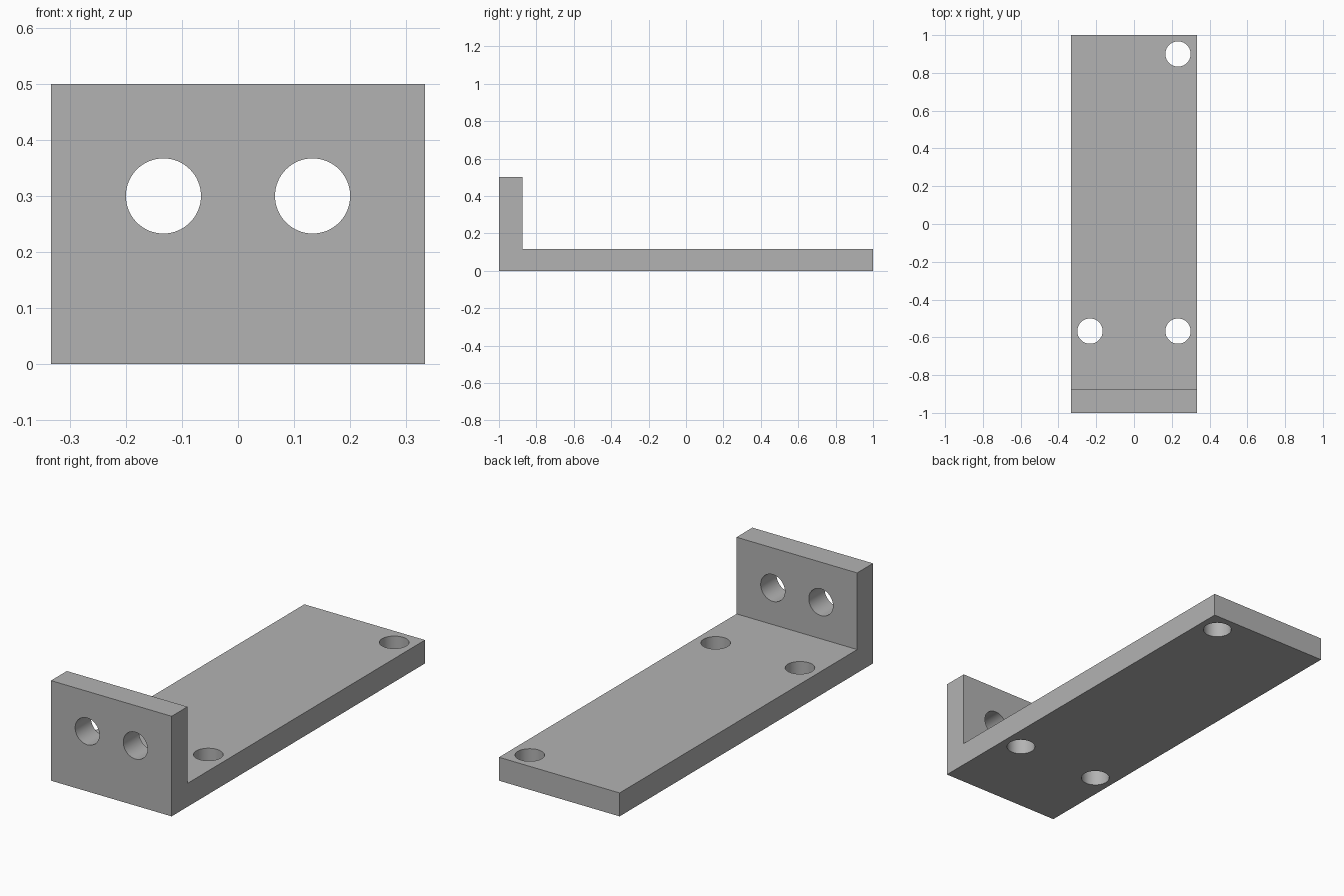
import bpy, bmesh, math
from mathutils import Matrix

cube = bpy.data.objects.get("Cube")
if cube:
    bpy.data.objects.remove(cube, do_unlink=True)

HALF_WIDTH, HEIGHT = 1 / 3, 0.5
WALL, PLATE, RADIUS = 0.125, 0.117, 0.067

grey = bpy.data.materials.new("plain grey")
grey.use_nodes = True
colour = (0.45, 0.45, 0.45, 1)
grey.diffuse_color = colour
grey.node_tree.nodes["Principled BSDF"].inputs["Base Color"].default_value = colour


def add_object(name, bm):
    bmesh.ops.recalc_face_normals(bm, faces=bm.faces)
    mesh = bpy.data.meshes.new(name)
    bm.to_mesh(mesh)
    bm.free()
    mesh.materials.append(grey)
    obj = bpy.data.objects.new(name, mesh)
    bpy.context.collection.objects.link(obj)
    return obj


# L-shaped bracket, extruded across its width
profile = [(-1, 0), (1, 0), (1, PLATE), (-1 + WALL, PLATE), (-1 + WALL, HEIGHT), (-1, HEIGHT)]
bm = bmesh.new()
side = bm.faces.new([bm.verts.new((-HALF_WIDTH, y, z)) for y, z in profile])
result = bmesh.ops.extrude_face_region(bm, geom=[side])
moved = [v for v in result["geom"] if isinstance(v, bmesh.types.BMVert)]
bmesh.ops.translate(bm, verts=moved, vec=(2 * HALF_WIDTH, 0, 0))
bracket = add_object("bracket", bm)


# Round holes, drilled straight through the plate or the wall
def drill(name, centre, through_wall=False):
    bm = bmesh.new()
    turn = Matrix.Rotation(math.pi / 2 if through_wall else 0, 4, "X")
    bmesh.ops.create_cone(bm, cap_ends=True, segments=64, radius1=RADIUS, radius2=RADIUS,
                          depth=0.3, matrix=Matrix.Translation(centre) @ turn)
    cutter = add_object(name, bm)
    cutter.hide_render = True
    cut = bracket.modifiers.new(name, "BOOLEAN")
    cut.operation = "DIFFERENCE"
    cut.solver = "EXACT"
    cut.object = cutter
    return cutter


cutters = [drill("wall_hole_" + label, (x, -1 + WALL / 2, 0.3), True)
           for label, x in (("right", -0.133), ("left", 0.133))]
cutters += [drill("plate_hole_" + label, (x, y, PLATE / 2))
            for label, x, y in (("front_right", -0.233, -0.567),
                                ("front_left", 0.233, -0.567),
                                ("back_left", 0.233, 0.9))]

# Apply the cuts, discard the cutters and smooth the bores
bpy.ops.object.select_all(action="DESELECT")
bpy.context.view_layer.objects.active = bracket
bracket.select_set(True)
for name in [m.name for m in bracket.modifiers]:
    bpy.ops.object.modifier_apply(modifier=name)
for cutter in cutters:
    bpy.data.objects.remove(cutter, do_unlink=True)
bpy.ops.object.shade_smooth_by_angle(angle=math.radians(30))
